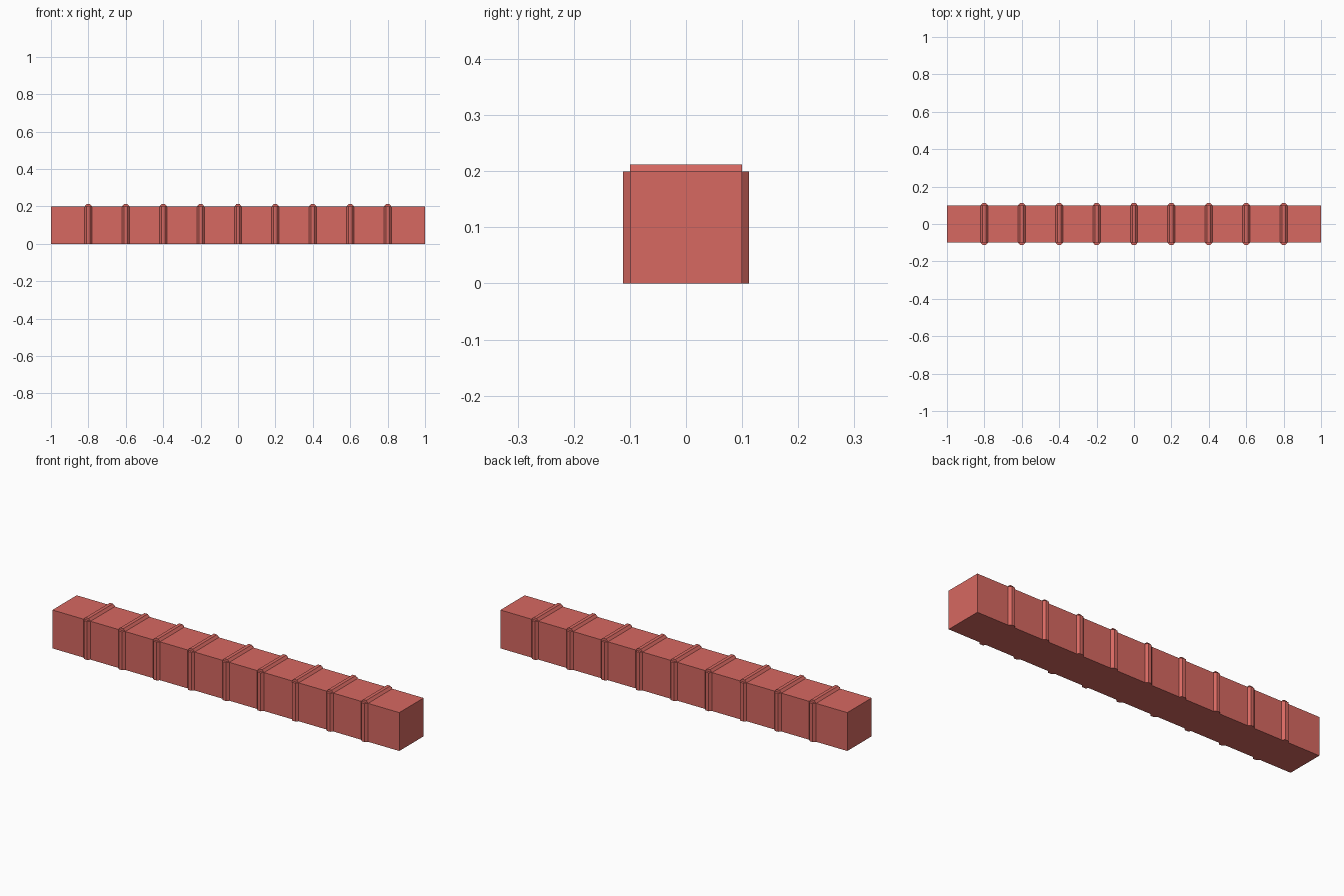
import bpy
from mathutils import Vector

if "Cube" in bpy.data.objects:
    bpy.data.objects.remove(bpy.data.objects["Cube"])

LENGTH, SIZE, RIB_H = 2.0, 0.2, 0.012
HALF = SIZE / 2

mat = bpy.data.materials.new("red_paint")
mat.diffuse_color = (0.68, 0.14, 0.12, 1)
mat.use_nodes = True
mat.node_tree.nodes["Principled BSDF"].inputs["Base Color"].default_value = mat.diffuse_color


def add_prism(name, profile, extrude):
    """Closed prism: a flat profile swept along one vector."""
    n = len(profile)
    base = [Vector(p) for p in profile]
    verts = base + [p + Vector(extrude) for p in base]
    faces = [tuple(range(n))[::-1], tuple(range(n, 2 * n))]
    faces += [(i, (i + 1) % n, (i + 1) % n + n, i + n) for i in range(n)]
    # keep normals outward whichever way the profile winds
    normal = sum((base[i].cross(base[(i + 1) % n]) for i in range(n)), Vector())
    if normal.dot(Vector(extrude)) < 0:
        faces = [f[::-1] for f in faces]
    mesh = bpy.data.meshes.new(name)
    mesh.from_pydata(verts, [], faces)
    mesh.materials.append(mat)
    obj = bpy.data.objects.new(name, mesh)
    bpy.context.collection.objects.link(obj)
    return obj


# Square beam
add_prism("beam",
          [(-LENGTH / 2, -HALF, 0), (-LENGTH / 2, HALF, 0),
           (-LENGTH / 2, HALF, SIZE), (-LENGTH / 2, -HALF, SIZE)],
          (LENGTH, 0, 0))

# Bevelled joint ribs on the top and both sides, leaving the corners open
rib = [(-0.02, 0), (-0.009, RIB_H), (0.009, RIB_H), (0.02, 0)]
for k in range(9):
    x = -0.8 + 0.2 * k
    add_prism(f"top_rib_{k + 1}",
              [(x + u, -HALF, SIZE + h) for u, h in rib], (0, SIZE, 0))
    for side, s in (("front", -1), ("back", 1)):
        add_prism(f"{side}_rib_{k + 1}",
                  [(x + u, s * (HALF + h), 0) for u, h in rib], (0, 0, SIZE))
